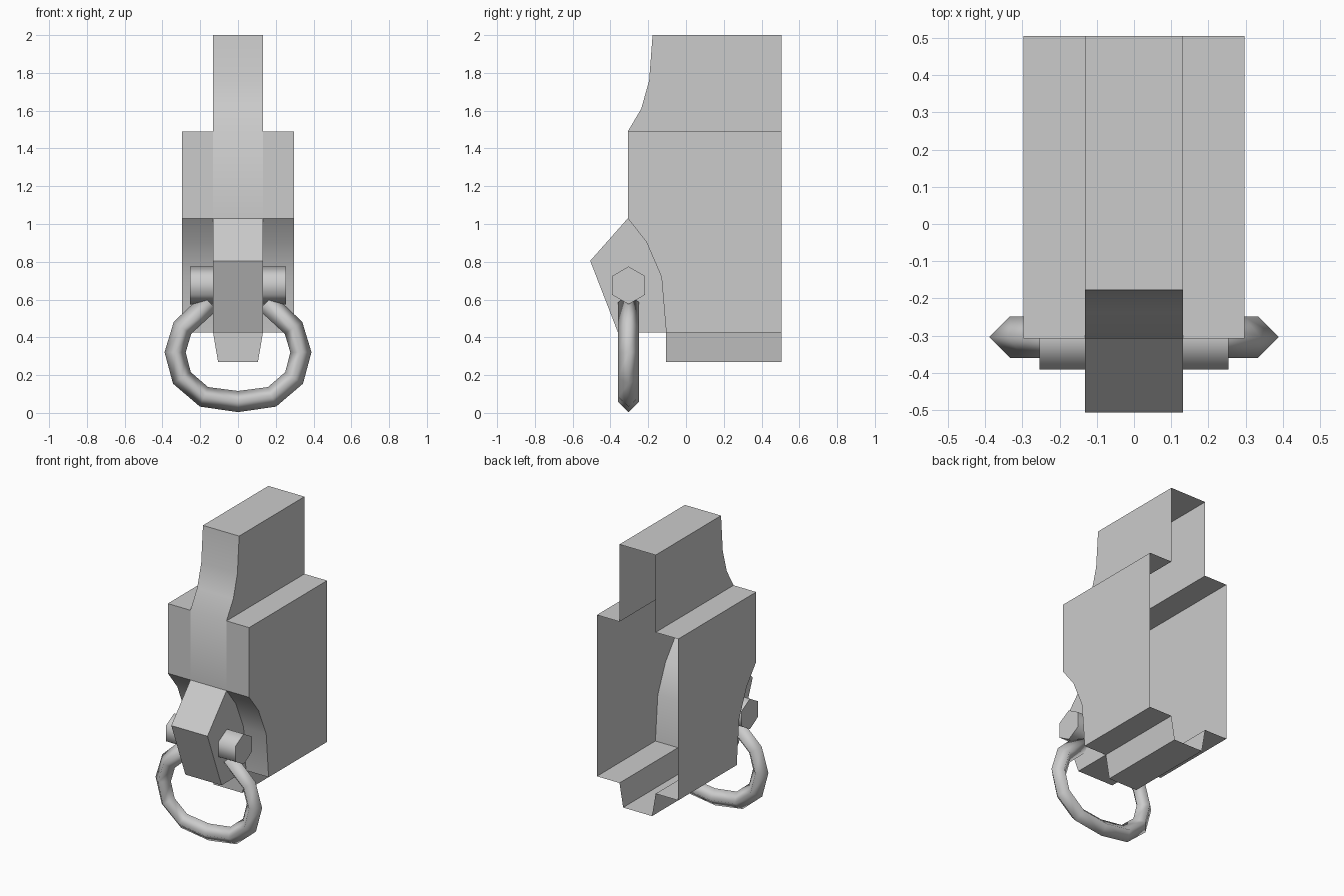
import bpy, bmesh, math
from mathutils import Vector

if "Cube" in bpy.data.objects:
    bpy.data.objects.remove(bpy.data.objects["Cube"])

W, C, YF, YB = 0.297, 0.132, -0.308, 0.505      # half width, core half width, front, back
TOP, LOW = 1.49, 0.425                          # shoulder and floor heights
HOLLOW = [(-0.105, LOW), (-0.13, 0.72), (-0.21, 0.905), (YF, 1.03)]


def prism(name, profile, half, cuts=(), drop=None, smooth=None):
    """Extrude a (y, z) profile along x, cut it with planes, drop unwanted faces."""
    bm = bmesh.new()
    rings = [[bm.verts.new((x, y, z)) for y, z in profile] for x in (-half, half)]
    for r in rings:
        bm.faces.new(r)
    n = len(profile)
    for i in range(n):
        j = (i + 1) % n
        bm.faces.new((rings[0][i], rings[0][j], rings[1][j], rings[1][i]))
    bmesh.ops.recalc_face_normals(bm, faces=bm.faces)
    for co, no in cuts:
        bmesh.ops.bisect_plane(bm, geom=bm.verts[:] + bm.edges[:] + bm.faces[:],
                               dist=1e-5, plane_co=co, plane_no=no)
    bm.normal_update()
    if drop:
        doomed = [f for f in bm.faces if drop(f.calc_center_median(), f.normal)]
        bmesh.ops.delete(bm, geom=doomed, context='FACES')
    return finish(name, bm, smooth)


def finish(name, bm, smooth):
    me = bpy.data.meshes.new(name)
    bm.to_mesh(me)
    bm.free()
    ob = bpy.data.objects.new(name, me)
    bpy.context.collection.objects.link(ob)
    if smooth:
        bpy.ops.object.select_all(action='DESELECT')
        ob.select_set(True)
        bpy.context.view_layer.objects.active = ob
        bpy.ops.object.shade_smooth_by_angle(angle=math.radians(smooth))
    return ob


# Wide housing: open back, with slots for the core in the top, floor and upper front
def housing_drop(c, n):
    core = abs(c.x) < C - 0.01
    return n.y > 0.9 or (core and (abs(n.z) > 0.9 or (n.y < -0.9 and c.z > 1.03)))


prism("housing", [(YB, TOP), (YB, LOW)] + HOLLOW + [(YF, TOP)], W,
      [((s * C, 0, 0), (1, 0, 0)) for s in (-1, 1)], housing_drop, 35)

# Narrow tower and the strip that continues down the front of the housing
prism("tower", [(YB, 2.0), (YB, 1.03), (YF, 1.03), (YF, TOP), (-0.237, 1.61),
                (-0.195, 1.76), (-0.177, 2.0)], C,
      [((0, 0, TOP), (0, 0, 1))],
      lambda c, n: n.y > 0.9 or n.z < -0.9 or (abs(n.x) > 0.9 and c.z < TOP), 35)

# Angular block in front of the hollow
prism("front_block", [(YF, 1.03), (-0.507, 0.805), (-0.36, LOW)] + HOLLOW[:3], C,
      drop=lambda c, n: n.y > 0.2)

# Tapered channel below the floor, open at the top and back
rail = prism("bottom_channel", [(-0.105, LOW), (-0.105, 0.27), (YB, 0.27), (YB, LOW)], C,
             drop=lambda c, n: n.y > 0.9 or n.z > 0.9)
for v in rail.data.vertices:
    if v.co.z < 0.3:
        v.co.x *= 0.8

# Hexagonal bolt
hexagon = [(-0.304 + 0.1 * math.sin(k * math.pi / 3), 0.675 + 0.1 * math.cos(k * math.pi / 3))
           for k in range(6)]
prism("bolt", hexagon, 0.254, smooth=70)

# Ring: four-sided tube swept along a mirrored path
half = [(0.15, 0.585), (0.294, 0.45), (0.333, 0.321), (0.297, 0.185), (0.18, 0.085)]
path = [Vector((x, -0.304, z)) for x, z in
        half + [(0, 0.06)] + [(-x, z) for x, z in reversed(half)]]
bm = bmesh.new()
loops = []
for i, p in enumerate(path):
    t = (path[min(i + 1, len(path) - 1)] - path[max(i - 1, 0)]).normalized()
    side = Vector((t.z, 0, -t.x)) * 0.056
    depth = Vector((0, 0.056, 0))
    loops.append([bm.verts.new(p + d) for d in (side, depth, -side, -depth)])
for a, b in zip(loops, loops[1:]):
    for k in range(4):
        m = (k + 1) % 4
        bm.faces.new((a[k], a[m], b[m], b[k]))
bm.faces.new(loops[0])
bm.faces.new(loops[-1])
bmesh.ops.recalc_face_normals(bm, faces=bm.faces)
finish("ring", bm, 120)
